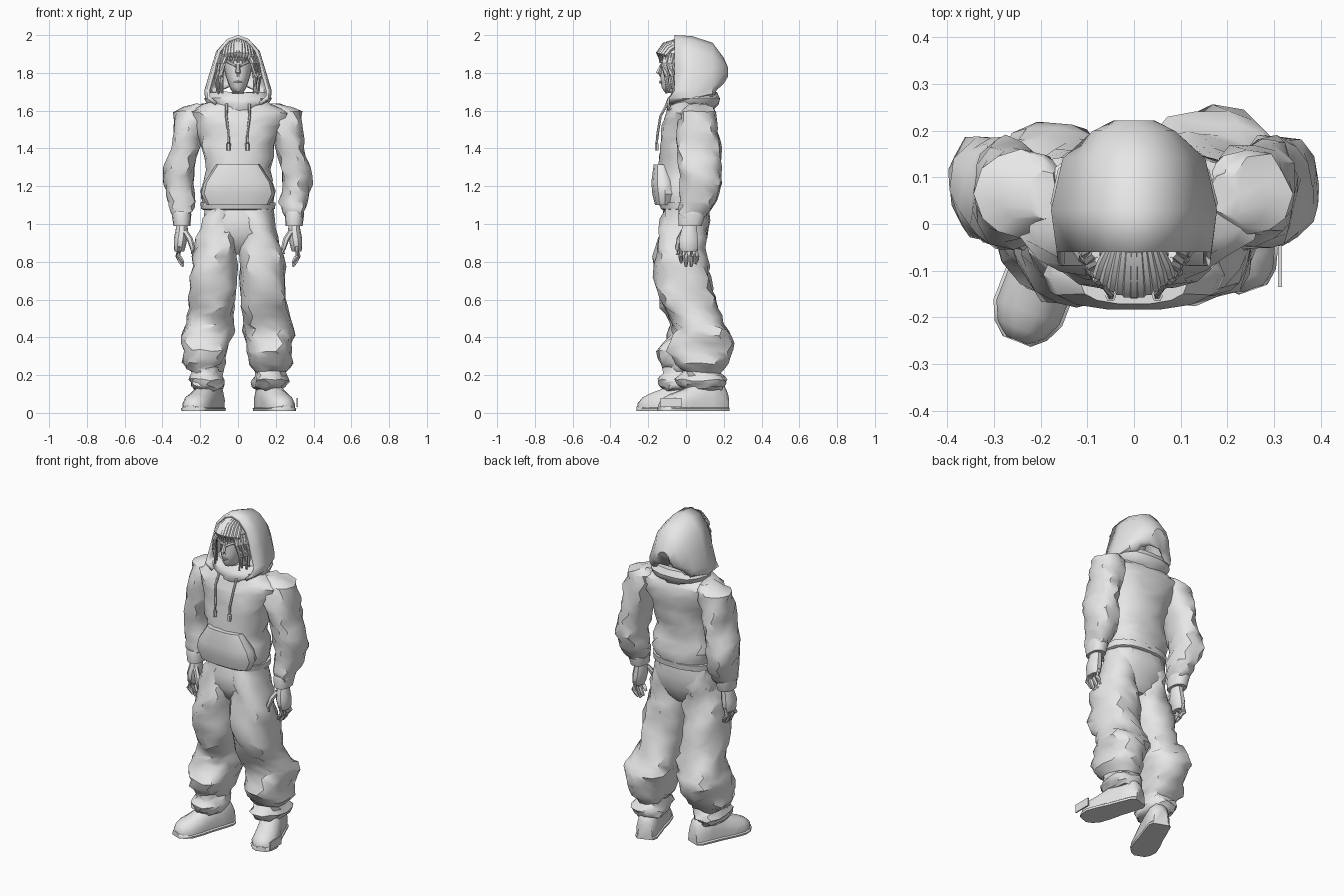
import bpy, bmesh, math, random
from mathutils import Vector, Matrix

if "Cube" in bpy.data.objects:
    bpy.data.objects.remove(bpy.data.objects["Cube"])

grey = bpy.data.materials.new("plain_grey")
grey.diffuse_color = (0.8, 0.8, 0.8, 1)
grey.use_nodes = True
grey.node_tree.nodes["Principled BSDF"].inputs["Base Color"].default_value = grey.diffuse_color


def finish(bm, name, angle=38):
    bmesh.ops.recalc_face_normals(bm, faces=bm.faces)
    me = bpy.data.meshes.new(name)
    bm.to_mesh(me)
    bm.free()
    me.materials.append(grey)
    ob = bpy.data.objects.new(name, me)
    bpy.context.collection.objects.link(ob)
    bpy.ops.object.select_all(action='DESELECT')
    ob.select_set(True)
    bpy.context.view_layer.objects.active = ob
    bpy.ops.object.shade_smooth_by_angle(angle=math.radians(angle))
    return ob


def skin(bm, rings, cap0=True, cap1=True, closed=True):
    """Bridge equal-length point rings with quads."""
    vs = [[bm.verts.new(p) for p in r] for r in rings]
    n = len(vs[0])
    for a, b in zip(vs, vs[1:]):
        for i in range(n if closed else n - 1):
            j = (i + 1) % n
            bm.faces.new((a[i], a[j], b[j], b[i]))
    if cap0:
        bm.faces.new(vs[0])
    if cap1:
        bm.faces.new(vs[-1])


def loft(name, rows, side=1, n=14, power=0.85, fold=0.0, seed=1, shift=None, split=1):
    """Stack rounded sections given as (z, x0, x1, y0, y1), with cloth folds."""
    rng = random.Random(seed)
    full = []
    for a, b in zip(rows, rows[1:]):
        for k in range(split):
            full.append([p + (q - p) * k / split for p, q in zip(a, b)])
    full.append(rows[-1])
    rings = []
    for k, (z, x0, x1, y0, y1) in enumerate(full):
        ring = []
        for i in range(n):
            t = 2 * math.pi * (i + 0.5 * (k % 2) * (fold > 0)) / n
            c, s = math.cos(t), math.sin(t)
            f = fold * (0.6 * math.sin(3 * t + z * 22 + seed) + rng.uniform(-0.9, 0.7))
            x = (x0 + x1) / 2 + math.copysign(abs(c) ** power, c) * ((x1 - x0) / 2 + f)
            y = (y0 + y1) / 2 + math.copysign(abs(s) ** power, s) * ((y1 - y0) / 2 + f)
            dy = shift(z) if shift else 0
            ring.append((side * x, y + dy, z + rng.uniform(-fold, fold) * 0.6))
        rings.append(ring)
    bm = bmesh.new()
    skin(bm, rings)
    return finish(bm, name)


def sym(rows):
    return [(z, -w, w, y0, y1) for z, w, y0, y1 in rows]


def tubes(name, paths, n=6):
    """Tapered tubes; each path is a list of (point, radius)."""
    bm = bmesh.new()
    for path in paths:
        pts = [Vector(p) for p, r in path]
        rings = []
        for i, (p, r) in enumerate(path):
            d = pts[min(i + 1, len(pts) - 1)] - pts[max(i - 1, 0)]
            q = d.to_track_quat('Z', 'Y')
            rings.append([pts[i] + q @ Vector((r * math.cos(2 * math.pi * k / n),
                          r * math.sin(2 * math.pi * k / n), 0)) for k in range(n)])
        skin(bm, rings)
    return finish(bm, name, 50)


def box(name, loc, size, rot=0):
    bm = bmesh.new()
    bmesh.ops.create_cube(bm, size=1, matrix=Matrix.Translation(loc)
                          @ Matrix.Rotation(rot, 4, 'Z') @ Matrix.Diagonal((*size, 1)))
    return finish(bm, name)


# Sweatshirt body, hem, pocket and collar
loft("sweatshirt", sym([(1.1, .19, -.14, .13), (1.18, .2, -.16, .15), (1.29, .175, -.145, .125),
     (1.42, .195, -.14, .15), (1.52, .235, -.13, .17), (1.59, .27, -.105, .16),
     (1.63, .19, -.09, .14), (1.67, .1, -.06, .12)]), n=16, fold=.009, seed=4, split=2)
loft("hem", sym([(1.075, .185, -.125, .125), (1.08, .195, -.135, .135), (1.115, .2, -.145, .14)]), n=18)
loft("pocket", sym([(1.1, .165, -.165, -.06), (1.16, .195, -.18, -.04), (1.22, .18, -.185, -.05),
     (1.315, .115, -.172, -.08)]), n=14, power=.8)
loft("collar", sym([(1.6, .12, -.1, .14), (1.635, .165, -.11, .18), (1.665, .178, -.1, .19),
     (1.7, .15, -.06, .17)]), n=14, fold=.006, seed=8)

# Hood shell, arched sections running from the face opening to the back
bm = bmesh.new()
arch = [(.13, 1.63), (.175, 1.665), (.178, 1.71), (.145, 1.82), (.115, 1.92), (.06, 1.98), (0, 2.0)]
rings = []
for y, w, top in [(-.06, .93, 2.0), (.03, 1, 1.995), (.14, .86, 1.96), (.2, .6, 1.88), (.222, .3, 1.83)]:
    low = 1.63 + max(0, y - .1) * .8
    half = [(x * w, y - .03 * (y < 0) * (z < 1.7) - .25 * max(0, 1.78 - z) * (y > .15),
             low + (z - 1.63) / .37 * (top - low)) for x, z in arch]
    rings.append(half + [(-x, yy, z) for x, yy, z in half[-2::-1]])
skin(bm, rings, cap0=False, closed=False)
hood = finish(bm, "hood", 40)
mod = hood.modifiers.new("cloth", 'SOLIDIFY')
mod.thickness = .018

# Head, face and neck
loft("head", sym([(1.62, .05, -.06, .06), (1.69, .05, -.07, .05), (1.7, .03, -.115, .04),
     (1.725, .046, -.13, .05), (1.78, .064, -.135, .06), (1.83, .076, -.13, .08),
     (1.88, .078, -.135, .09), (1.93, .064, -.115, .08), (1.96, .03, -.07, .05)]), n=16, power=.95)
tubes("nose", [[((0, -.125, 1.85), .008), ((0, -.148, 1.8), .014), ((0, -.13, 1.785), .012)]])
tubes("lips", [[((-.022, -.122, 1.75), .004), ((0, -.136, 1.752), .008), ((.022, -.122, 1.75), .004)]])
tubes("brows", [[((s * .012, -.134, 1.836), .008), ((s * .055, -.112, 1.858), .008)] for s in (-1, 1)])

# Hair locks swept over the crown and hanging beside the face
locks = []
for i in range(11):
    u = (i - 5) / 5
    locks.append([((u * .068, -.135 + .035 * u * u, 1.865 - .01 * (i % 2)), .008),
                  ((u * .076, -.148 + .04 * u * u, 1.905 - .01 * u * u), .013),
                  ((u * .066, -.115 + .03 * u * u, 1.95 - .025 * u * u), .014),
                  ((u * .05, -.05, 1.972 - .025 * u * u), .011)])
for s in (-1, 1):
    for i in range(5):
        x, y = .076 + .007 * i, -.105 + .014 * i
        locks.append([((s * (x - .015), y, 1.9), .01), ((s * x, y - .015, 1.85), .012),
                      ((s * (x + .012), y - .012 * (i % 2), 1.78), .011),
                      ((s * (x + .006), y, 1.69 + .012 * (i % 3)), .006)])
tubes("hair_locks", locks)

# Drawstrings with end tips
tubes("drawstrings", [[((s * .06, -.1, 1.635), .008), ((s * .062, -.135, 1.57), .007),
      ((s * .05, -.15, 1.48), .007), ((s * .05, -.155, 1.43), .007),
      ((s * .05, -.155, 1.425), .012), ((s * .05, -.155, 1.39), .011)] for s in (-1, 1)])

# Sleeves, cuffs and hands
for s, tag in ((1, "right"), (-1, "left")):
    loft(tag + "_sleeve", [(1.635, .16, .23, .01, .11), (1.595, .15, .335, -.03, .16),
         (1.5, .17, .347, -.05, .175), (1.4, .2, .352, -.05, .18), (1.3, .225, .388, -.04, .185),
         (1.21, .235, .395, -.03, .195), (1.12, .22, .372, -.035, .16), (1.06, .24, .355, -.04, .12),
         (1.03, .255, .34, -.03, .09)], side=s, n=12, fold=.009, seed=11 + s, split=2)
    loft(tag + "_cuff", [(1.065, .25, .348, -.04, .105), (1.05, .247, .35, -.045, .105),
         (.99, .252, .342, -.04, .085)], side=s)
    loft(tag + "_palm", [(1.01, .27, .325, -.015, .06), (.97, .265, .33, -.025, .06),
         (.92, .268, .34, -.04, .065), (.87, .28, .34, -.035, .065), (.855, .285, .335, -.025, .055)],
         side=s, n=10)
    fingers = [[((s * .31, y, .88), .014), ((s * .318, y * 1.1, .83), .014),
                ((s * .305, y * 1.1, end + .025), .012), ((s * .29, y, end), .007)]
               for y, end in ((-.025, .795), (.0, .775), (.027, .775), (.052, .79))]
    fingers.append([((s * .28, -.015, .96), .014), ((s * .255, -.035, .92), .016),
                    ((s * .24, -.045, .87), .013), ((s * .243, -.045, .84), .008)])
    tubes(tag + "_fingers", fingers)

# Baggy trousers: seat and two legs, the left foot standing further forward
loft("trouser_seat", sym([(1.1, .175, -.11, .12), (1.02, .188, -.13, .13), (.94, .195, -.13, .115),
     (.88, .15, -.1, .09), (.84, .08, -.06, .06)]), n=16, fold=.004, seed=3)
leg = [(1.08, .0, .175, -.115, .11), (.98, .0, .2, -.14, .11), (.88, .005, .23, -.16, .1),
       (.78, .005, .25, -.17, .12), (.66, .01, .262, -.165, .14), (.56, .012, .26, -.13, .165),
       (.47, .02, .285, -.075, .21), (.41, .03, .308, -.07, .255), (.33, .05, .285, -.11, .25),
       (.26, .06, .295, -.06, .22), (.215, .085, .25, -.02, .19), (.175, .07, .27, -.05, .225),
       (.14, .08, .25, -.02, .21), (.12, .1, .23, .0, .19)]
step = {1: lambda z: 0, -1: lambda z: -.13 * max(0, .5 - z) / .4}
for s, tag in ((1, "right"), (-1, "left")):
    loft(tag + "_trouser_leg", leg, side=s, n=14, fold=.012, seed=21 + s, shift=step[s], split=2)

# Shoes: upper and sole lofted from heel to toe, turned outwards
plan = [(0, .04, .1), (.025, .056, .15), (.1, .06, .18), (.17, .062, .155), (.24, .07, .115),
        (.31, .07, .09), (.35, .052, .07), (.375, .025, .045)]


def shoe(name, heel, angle, grow, height):
    m = Matrix.Translation((*heel, 0.01)) @ Matrix.Rotation(angle, 4, 'Z')
    rings = []
    for d, w, top in plan:
        w, top = w + grow, height or top
        sec = [(-w, 0), (-w * 1.04, top * .4), (-w * .8, top * .8), (-w * .3, top),
               (w * .3, top), (w * .8, top * .8), (w * 1.04, top * .4), (w, 0)]
        rings.append([m @ Vector((x, -d * (1 + grow), z)) for x, z in sec])
    bm = bmesh.new()
    skin(bm, rings)
    finish(bm, name, 45)


for tag, heel, ang in (("right", (.13, .215), .34), ("left", (-.115, .1), -.37)):
    shoe(tag + "_shoe", heel, ang, 0, None)
    shoe(tag + "_sole", heel, ang, .006, .03)

# Small flat tag on the outside of the right shoe
box("shoe_tag", (.313, -.08, .055), (.008, .11, .05))
